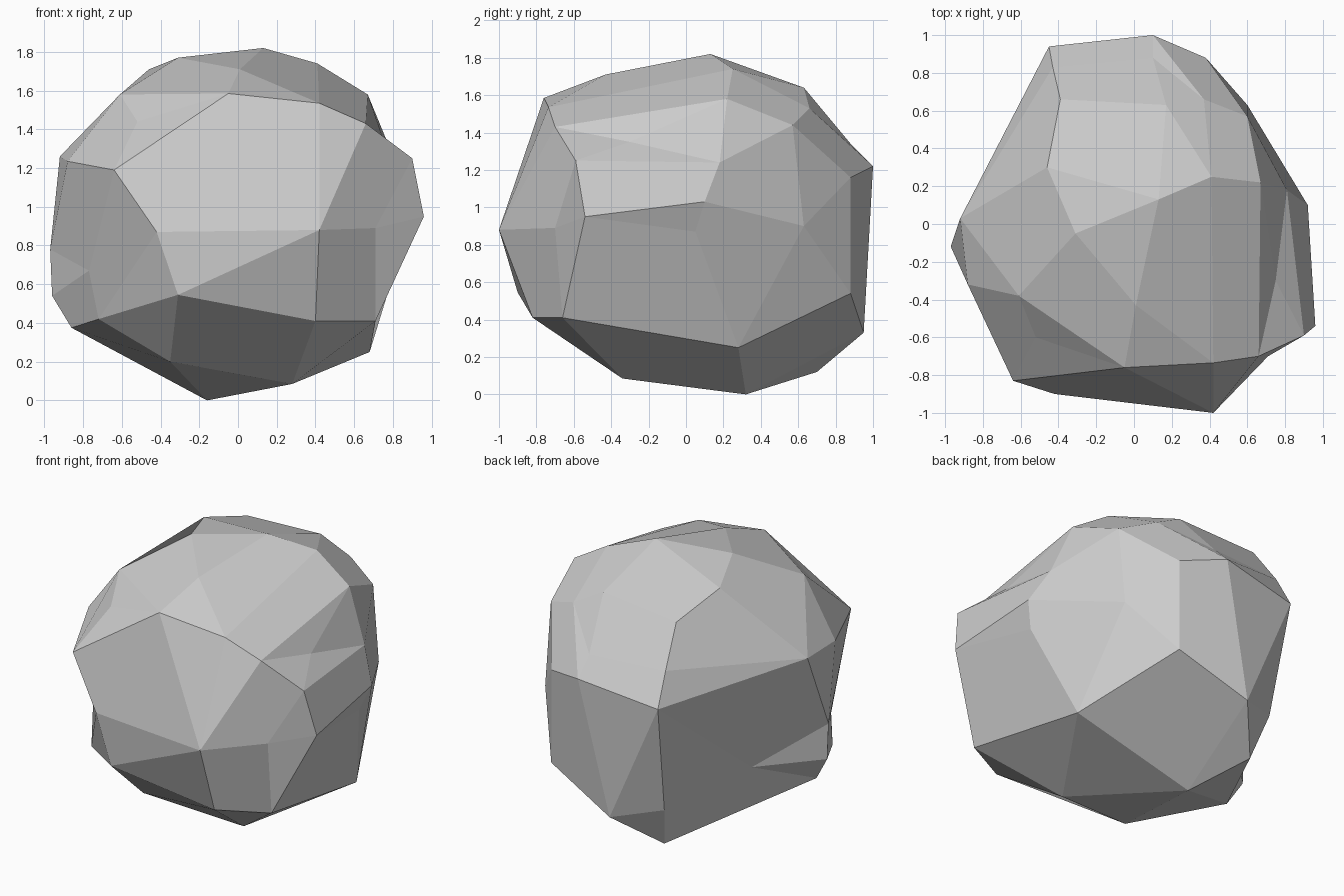
import bpy, bmesh
from math import radians
from mathutils import Vector

# Boulder corners and hollows, from the crown down to the base
corners = [
    # crown
    (.13, .13, 1.82), (-.31, -.05, 1.77), (.41, .25, 1.74), (.67, .22, 1.58), (.17, .63, 1.64),
    (.37, .66, 1.53), (-.39, .66, 1.60), (-.46, .30, 1.71), (.01, -.43, 1.71), (-.61, -.38, 1.58),
    # shoulder
    (-.05, -.76, 1.585), (.42, -.735, 1.535), (.66, -.70, 1.43), (-.52, -.60, 1.44), (.60, .57, 1.44),
    (.75, -.30, 1.35), (.81, .18, 1.24), (-.43, .83, 1.35), (.10, .88, 1.34),
    # waist, front and sides
    (.90, -.59, 1.25), (.96, -.54, .95), (.42, -1, .88), (.71, -.70, .89), (-.64, -.83, 1.19),
    (-.42, -.90, .87), (-.31, -.90, .545), (-.77, -.43, .67), (-.88, -.32, 1.235), (-.92, .03, 1.26),
    (-.97, -.12, .78), (.92, .10, 1.03), (.86, .05, .87), (.60, .63, .90),
    # waist, back
    (.10, 1, 1.22), (-.45, .94, 1.14), (.38, .88, 1.16), (.38, .88, .54), (-.10, .95, .33),
    (-.40, .80, .40), (-.64, .22, .53),
    # base
    (-.96, -.12, .54), (-.86, -.15, .375), (-.72, -.52, .42), (.71, -.66, .41), (.40, -.82, .41),
    (.68, .28, .25), (-.35, -.50, .20), (.28, -.34, .085), (-.16, .32, 0), (-.33, .70, .12),
]
centre = Vector((0, 0, .9))

# Wrap a rounded copy of the corners, so that hollows join the skin too
bm = bmesh.new()
target = {}
for c in corners:
    arm = Vector(c) - centre
    target[bm.verts.new(arm / arm.length ** .6)] = Vector(c)
bmesh.ops.convex_hull(bm, input=bm.verts[:])
bmesh.ops.delete(bm, geom=[v for v in bm.verts if not v.link_faces], context='VERTS')

# Pull each corner back to its true place and pair facets into quads
for v in bm.verts:
    v.co = target[v]
bmesh.ops.join_triangles(bm, faces=bm.faces[:], angle_face_threshold=radians(12),
                         angle_shape_threshold=radians(60))
bmesh.ops.recalc_face_normals(bm, faces=bm.faces[:])

mesh = bpy.data.meshes.new("boulder")
bm.to_mesh(mesh)
bm.free()
boulder = bpy.data.objects.new("boulder", mesh)
bpy.context.collection.objects.link(boulder)
